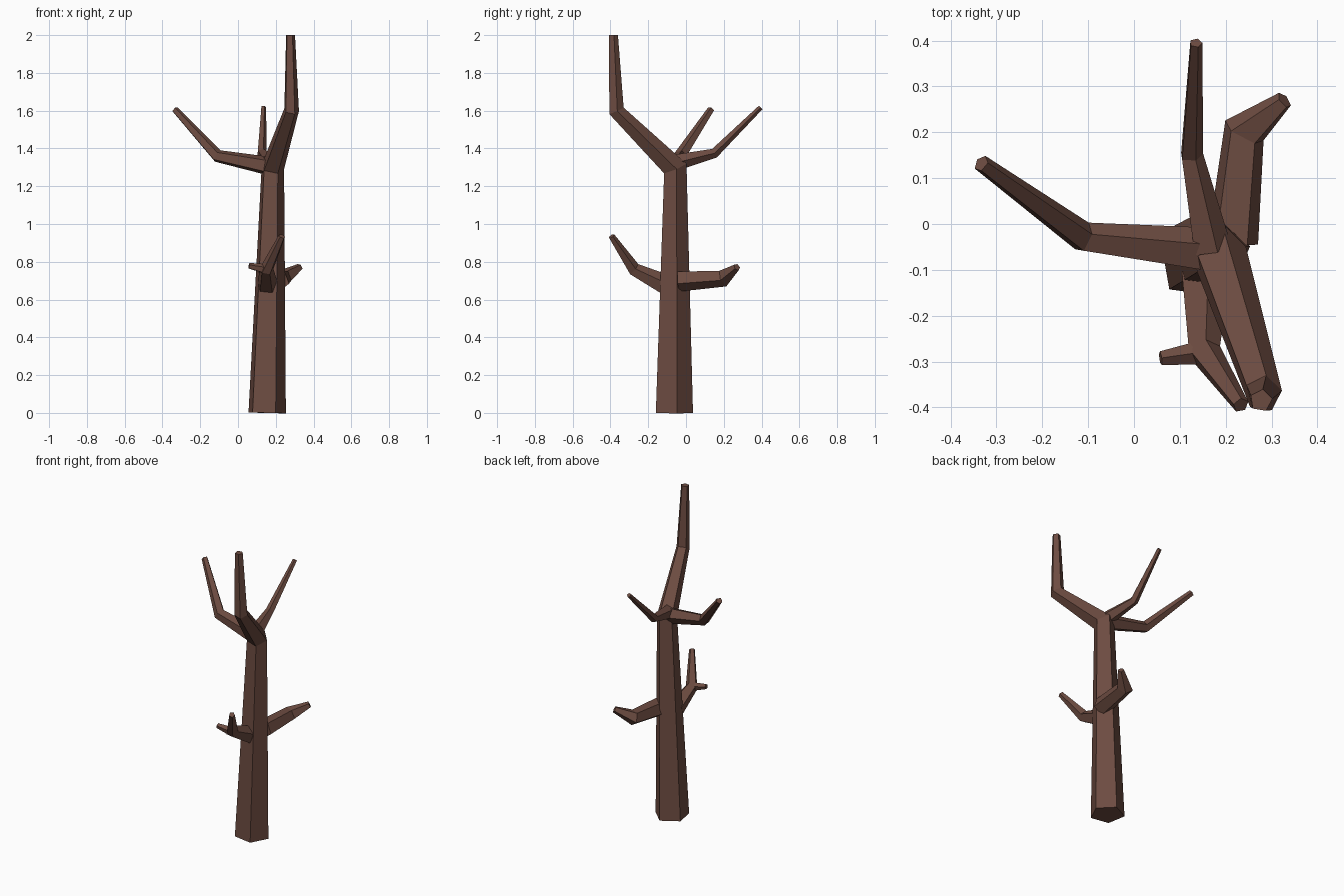
import bpy, bmesh, math
from mathutils import Vector

if "Cube" in bpy.data.objects:
    bpy.data.objects.remove(bpy.data.objects["Cube"])

bark = bpy.data.materials.new("brown bark")
bark.diffuse_color = (0.153, 0.072, 0.053, 1)
bark.use_nodes = True
bark.node_tree.nodes["Principled BSDF"].inputs["Base Color"].default_value = bark.diffuse_color


def limb(name, path, phase=10, sides=5):
    """Tapered five-sided limb through (x, y, z, radius) points, mitred at bends."""
    pts = [Vector(p[:3]) for p in path]
    segs = [(b - a).normalized() for a, b in zip(pts, pts[1:])]
    bm = bmesh.new()
    # unrotated frame on the first segment, carried along the bends
    q = Vector((0, 0, 1)).rotation_difference(segs[0])
    u, v = q @ Vector((1, 0, 0)), q @ Vector((0, 1, 0))
    rings = []
    for i, p in enumerate(pts):
        d0, d1 = segs[max(i - 1, 0)], segs[min(i, len(segs) - 1)]
        n = (d0 + d1).normalized()
        ring = []
        for k in range(sides):
            a = math.radians(phase + 360 * k / sides)
            off = (u * math.cos(a) + v * math.sin(a)) * path[i][3]
            off -= d0 * (off.dot(n) / d0.dot(n))   # slide onto the mitre plane
            ring.append(bm.verts.new(p + off))
        rings.append(ring)
        r = d0.rotation_difference(d1)
        u, v = r @ u, r @ v
    for a, b in zip(rings, rings[1:]):
        for k in range(sides):
            j = (k + 1) % sides
            bm.faces.new((a[k], a[j], b[j], b[k]))
    bm.faces.new(rings[0][::-1])
    bm.faces.new(rings[-1])
    bmesh.ops.recalc_face_normals(bm, faces=bm.faces[:])
    me = bpy.data.meshes.new(name)
    bm.to_mesh(me)
    bm.free()
    me.materials.append(bark)
    bpy.context.collection.objects.link(bpy.data.objects.new(name, me))


# trunk running on into the tallest branch
limb("trunk", [(0.15, -0.067, 0, 0.105), (0.182, -0.06, 1.295, 0.063),
               (0.282, -0.37, 1.6, 0.041), (0.277, -0.385, 2.0, 0.025)])
# upper fork branches
limb("upper_left_branch", [(0.17, -0.06, 1.305, 0.052), (-0.11, -0.03, 1.36, 0.034),
                           (-0.333, 0.132, 1.605, 0.019)])
limb("upper_back_branch", [(0.168, -0.055, 1.325, 0.045), (0.125, 0.15, 1.375, 0.026),
                           (0.135, 0.395, 1.617, 0.014)])
# lower branches
limb("lower_back_branch", [(0.215, -0.04, 0.70, 0.058), (0.24, 0.2, 0.715, 0.046),
                           (0.328, 0.27, 0.772, 0.02)])
limb("lower_front_branch", [(0.155, -0.115, 0.68, 0.056), (0.152, -0.277, 0.76, 0.036),
                            (0.233, -0.395, 0.935, 0.018)])
limb("front_twig", [(0.15, -0.28, 0.76, 0.028), (0.058, -0.293, 0.778, 0.016)])
